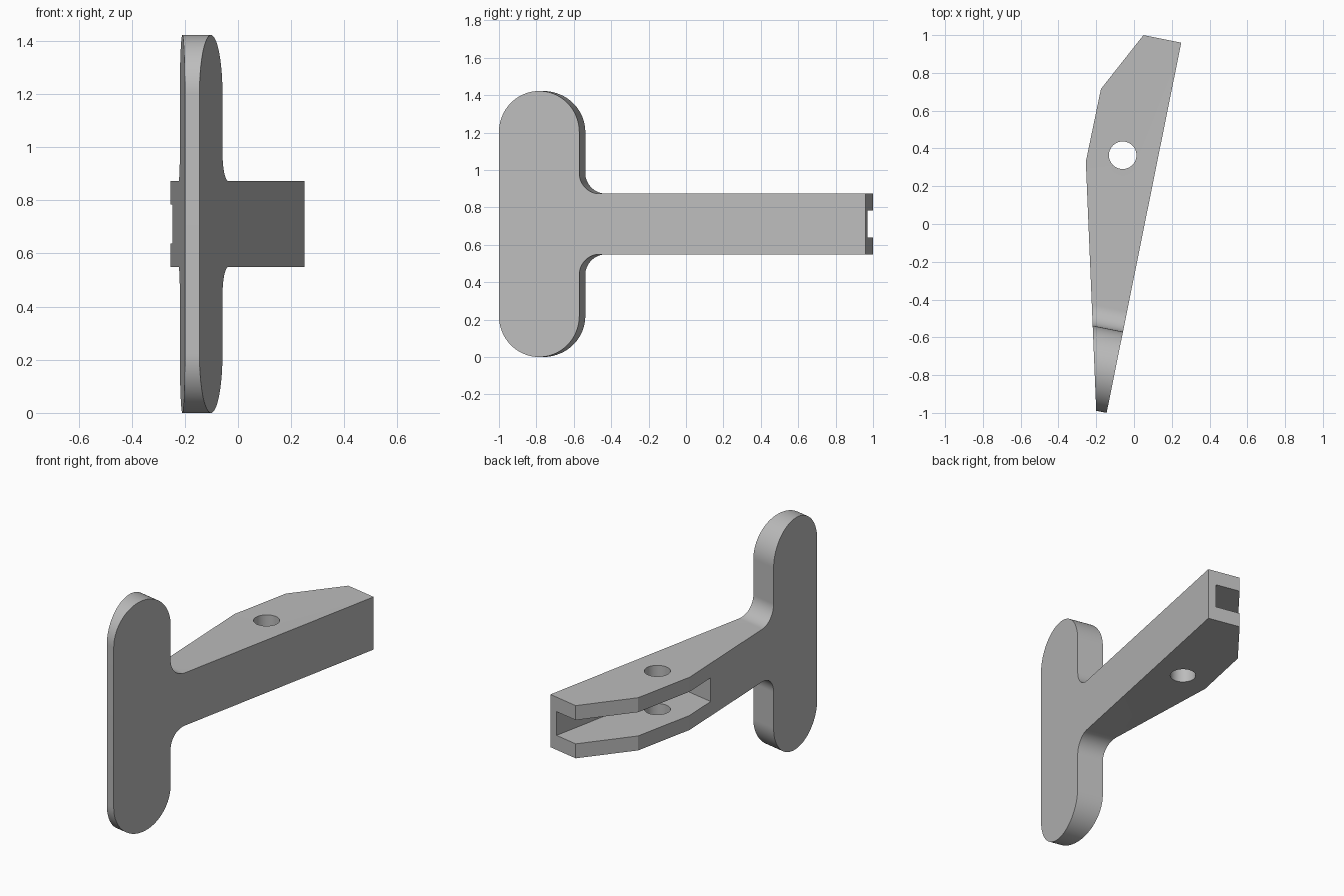
import bpy, bmesh
from math import cos, sin, pi
from mathutils import Vector

if "Cube" in bpy.data.objects:
    bpy.data.objects.remove(bpy.data.objects["Cube"], do_unlink=True)

grey = bpy.data.materials.new("plain grey")
grey.use_nodes = True
grey.diffuse_color = (0.5, 0.5, 0.5, 1)
grey.node_tree.nodes["Principled BSDF"].inputs["Base Color"].default_value = (0.5, 0.5, 0.5, 1)

# Frame of the straight flank: along it, away from it, and up
start = Vector((-0.145, -1.0, 0))
along = (Vector((0.25, 0.96, 0)) - start).normalized()
up = Vector((0, 0, 1))
inward = up.cross(along)
MID = 0.711


def prism(name, points, offset):
    """Extrude a closed outline by the given vector."""
    bm = bmesh.new()
    face = bm.faces.new([bm.verts.new(p) for p in points])
    new = bmesh.ops.extrude_face_region(bm, geom=[face])["geom"]
    bmesh.ops.translate(bm, vec=offset, verts=[g for g in new if isinstance(g, bmesh.types.BMVert)])
    bmesh.ops.recalc_face_normals(bm, faces=bm.faces)
    mesh = bpy.data.meshes.new(name)
    bm.to_mesh(mesh)
    bm.free()
    mesh.materials.append(grey)
    obj = bpy.data.objects.new(name, mesh)
    bpy.context.collection.objects.link(obj)
    return obj


def arc(cx, cy, r, a0, a1, n=24):
    return [(cx + r * cos(a0 + (a1 - a0) * i / n), cy + r * sin(a0 + (a1 - a0) * i / n))
            for i in range(n + 1)]


def flank(s, depth, z):
    return start + along * s + inward * depth + up * z


def combine(target, cutter, operation):
    mod = target.modifiers.new("cut", "BOOLEAN")
    mod.operation, mod.solver, mod.object = operation, "EXACT", cutter
    bpy.context.view_layer.objects.active = target
    bpy.ops.object.modifier_apply(modifier=mod.name)
    bpy.data.objects.remove(cutter, do_unlink=True)


# T profile: rounded crossbar, filleted into the arm, mirrored about mid height
head_r, fillet, arm_half, reach = 0.219, 0.11, 0.162, 2.3
upper = [(reach, arm_half)]
upper += arc(2 * head_r + fillet, arm_half + fillet, fillet, 1.5 * pi, pi)
upper += arc(head_r, MID - head_r, head_r, 0, pi, 48)
outline = upper + [(s, -z) for s, z in reversed(upper)]
body = prism("t_handle", [flank(s, -0.1, MID + z) for s, z in outline], inward * 0.8)

# Tapering plan outline, run past the crossbar end
left_front, left_bend = Vector((-0.2, -0.989, 0)), Vector((-0.255, 0.33, 0))
plan = [start - along * 0.1, Vector((0.25, 0.96, 0)), Vector((0.05, 1.0, 0)),
        Vector((-0.175, 0.715, 0)), left_bend,
        left_front + (left_front - left_bend) * 0.1]
combine(body, prism("plan_cutter", [p - up * 0.2 for p in plan], up * 1.9), "INTERSECT")

# Slot open to the left flank and the arm end
slot = [flank(s, d, MID - 0.073) for s, d in ((1.07, 0.05), (2.3, 0.05), (2.3, 0.7), (1.07, 0.7))]
combine(body, prism("slot_cutter", slot, up * 0.146), "DIFFERENCE")

# Pivot hole
ring = [Vector((x, y, 0.3)) for x, y in arc(-0.06, 0.364, 0.073, 0, 2 * pi, 48)[:-1]]
combine(body, prism("hole_cutter", ring, up * 0.8), "DIFFERENCE")

body.select_set(True)
bpy.context.view_layer.objects.active = body
bpy.ops.object.shade_smooth_by_angle(angle=0.2)
